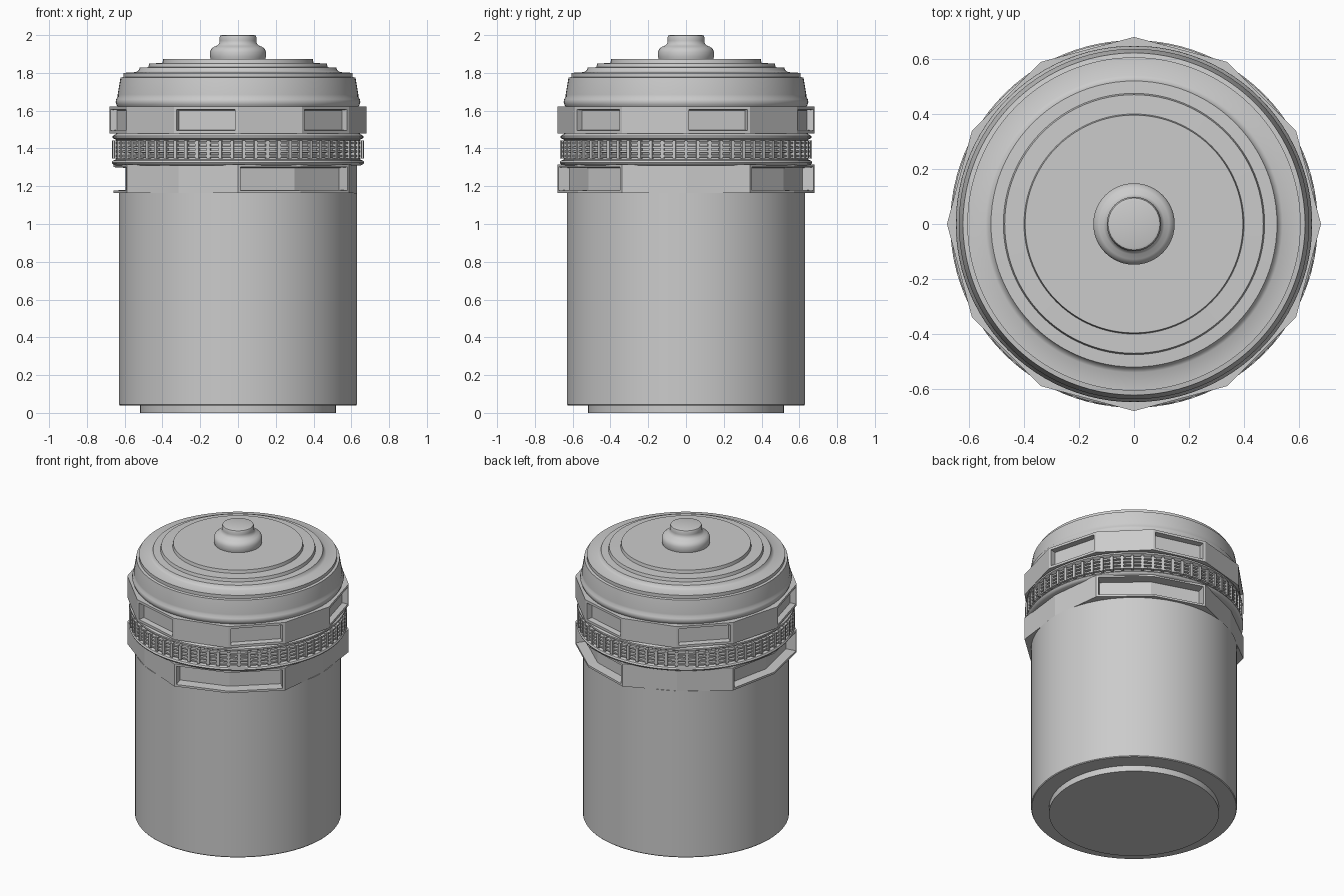
import bpy, bmesh
from math import sin, cos, pi, radians
from mathutils import Matrix

if "Cube" in bpy.data.objects:
    bpy.data.objects.remove(bpy.data.objects["Cube"])


def finish(name, bm, smooth=True):
    bmesh.ops.recalc_face_normals(bm, faces=bm.faces[:])
    me = bpy.data.meshes.new(name)
    bm.to_mesh(me)
    bm.free()
    ob = bpy.data.objects.new(name, me)
    bpy.context.collection.objects.link(ob)
    if smooth:
        bpy.ops.object.select_all(action='DESELECT')
        ob.select_set(True)
        bpy.context.view_layer.objects.active = ob
        bpy.ops.object.shade_smooth_by_angle(angle=radians(35))
    return ob


def lathe(name, profile, seg=96):
    """Revolve (radius, z) points about the z axis."""
    bm = bmesh.new()
    vs = [bm.verts.new((r, 0, z)) for r, z in profile]
    es = [bm.edges.new(p) for p in zip(vs, vs[1:])]
    bmesh.ops.spin(bm, geom=vs + es, cent=(0, 0, 0), axis=(0, 0, 1),
                   angle=2 * pi, steps=seg, use_duplicate=False)
    bmesh.ops.remove_doubles(bm, verts=bm.verts[:], dist=1e-5)
    return finish(name, bm)


def collar(name, radii, z0, z1, windows, rim, depth, inner=0.57):
    """Twelve-sided band; the listed facets are inset and sunk as windows."""
    bm = bmesh.new()
    rings = []
    for k, r in enumerate(radii):
        a = radians(30 * k)
        rings.append([bm.verts.new((q * cos(a), q * sin(a), z)) for q, z in
                      ((inner, z0), (r, z0), (r, z1), (inner, z1))])
    outer = []
    for k in range(12):
        a, b = rings[k], rings[(k + 1) % 12]
        for i in range(4):
            j = (i + 1) % 4
            f = bm.faces.new((a[i], b[i], b[j], a[j]))
            if i == 1:
                outer.append(f)
    bmesh.ops.recalc_face_normals(bm, faces=bm.faces[:])
    sunk = [outer[k] for k in windows]
    bmesh.ops.inset_region(bm, faces=sunk, thickness=rim, use_even_offset=True)
    bmesh.ops.inset_region(bm, faces=sunk, thickness=0.004, depth=-depth,
                           use_even_offset=True)
    return finish(name, bm, smooth=False)


# Canister body with foot disc and the inner neck behind the collars
lathe("canister_body", [(0, 0), (0.52, 0), (0.52, 0.04), (0.626, 0.04),
                        (0.63, 0.045), (0.63, 1.165), (0.58, 1.165),
                        (0.58, 1.63), (0, 1.63)])

# Lower collar: three wide windows, two facets each
low = [0.63, 0.68, 0.66, 0.68] * 3
collar("lower_collar", low, 1.163, 1.315,
       [1, 2, 5, 6, 9, 10], 0.014, 0.062)

# Upper collar: every other facet has a window
collar("upper_collar", [0.68] * 12, 1.478, 1.622, range(0, 12, 2), 0.016, 0.036)

# Grip band: core and rolled flanges
lathe("grip_core", [(0.57, 1.31), (0.65, 1.31), (0.664, 1.318), (0.668, 1.326),
                    (0.662, 1.336), (0.645, 1.342), (0.645, 1.445), (0.652, 1.449),
                    (0.664, 1.455), (0.664, 1.466), (0.65, 1.474), (0.64, 1.482),
                    (0.57, 1.482)])


# Grip band: stacked hoops
def hoop(i):
    z = 1.36 + 0.023 * i
    lathe("grip_hoop_%d" % (i + 1), [(0.643, z - 0.007), (0.661, z - 0.005),
                                     (0.661, z + 0.005), (0.643, z + 0.007)])


for i in range(4):
    hoop(i)

# Grip band: upright ribs
bm = bmesh.new()
for k in range(66):
    m = (Matrix.Rotation(2 * pi * k / 66, 4, 'Z') @ Matrix.Translation((0.654, 0, 1.394))
         @ Matrix.Diagonal((0.028, 0.018, 0.094, 1)))
    bmesh.ops.create_cube(bm, size=1, matrix=m)
finish("grip_ribs", bm, smooth=False)

# Stepped lid
lathe("lid", [(0.57, 1.615), (0.635, 1.618), (0.643, 1.63), (0.648, 1.645),
              (0.645, 1.66), (0.637, 1.672), (0.637, 1.685), (0.622, 1.775),
              (0.606, 1.778), (0.606, 1.80), (0.54, 1.804), (0.527, 1.812),
              (0.52, 1.828), (0.475, 1.83), (0.47, 1.85), (0.40, 1.852),
              (0.396, 1.873), (0, 1.873)])

# Lid knob
lathe("lid_knob", [(0.142, 1.865), (0.148, 1.885), (0.148, 1.91), (0.142, 1.926),
                   (0.128, 1.938), (0.11, 1.945), (0.1, 1.956), (0.097, 1.97),
                   (0.099, 1.985), (0.094, 1.997), (0.085, 2.0), (0, 2.0)])
